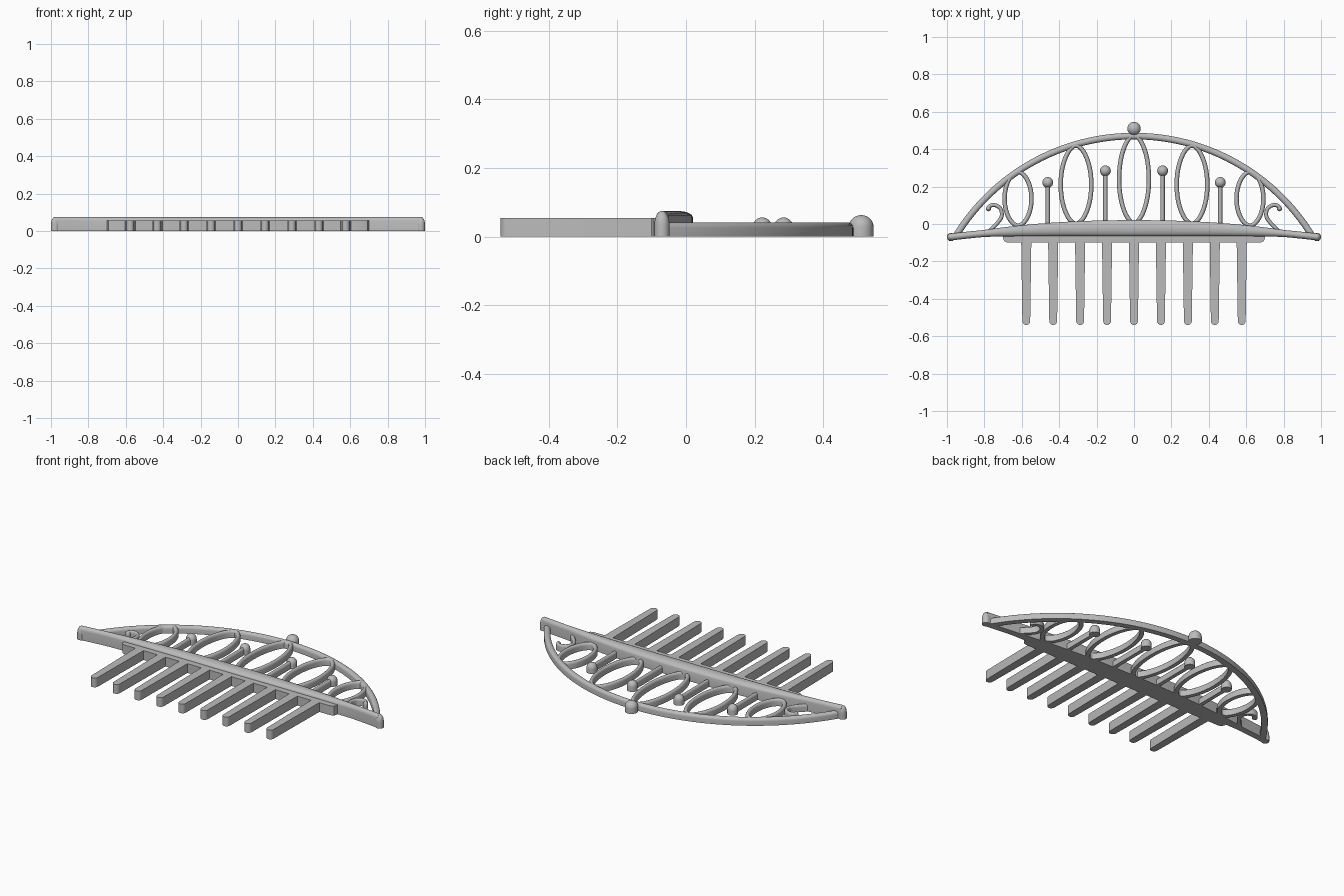
import bpy, bmesh, math
from mathutils import Vector

cube = bpy.data.objects.get("Cube")
if cube:
    bpy.data.objects.remove(cube)

metal = bpy.data.materials.new("plain grey metal")
metal.use_nodes = True
GREY = (0.5, 0.5, 0.5, 1)
metal.diffuse_color = GREY
metal.node_tree.nodes["Principled BSDF"].inputs["Base Color"].default_value = GREY


def finish(name, bm):
    bmesh.ops.recalc_face_normals(bm, faces=bm.faces)
    mesh = bpy.data.meshes.new(name)
    bm.to_mesh(mesh)
    bm.free()
    mesh.materials.append(metal)
    obj = bpy.data.objects.new(name, mesh)
    bpy.context.collection.objects.link(obj)
    bpy.ops.object.select_all(action='DESELECT')
    obj.select_set(True)
    bpy.context.view_layer.objects.active = obj
    bpy.ops.object.shade_smooth_by_angle(angle=math.radians(40))
    return obj


def sweep(name, points, width, height, shoulder, closed=False):
    """Flat-bottomed bar with a domed top, swept along a path in plan."""
    bm = bmesh.new()
    pts = [Vector(p) for p in points]
    n = len(pts)
    rings = []
    for i, p in enumerate(pts):
        before = pts[i - 1] if closed or i else p
        after = pts[(i + 1) % n] if closed or i < n - 1 else p
        d = (after - before).normalized()
        side = Vector((-d.y, d.x))
        half = (width(p.x) if callable(width) else width) / 2
        profile = [(-half, 0)]
        for k in range(9):
            a = math.pi * k / 8
            profile.append((-half * math.cos(a), shoulder + (height - shoulder) * math.sin(a)))
        profile.append((half, 0))
        rings.append([bm.verts.new((*(p + side * s), z)) for s, z in profile])
    m = len(rings[0])
    for i in range(n if closed else n - 1):
        a, b = rings[i], rings[(i + 1) % n]
        for j in range(m):
            bm.faces.new((a[j], b[j], b[(j + 1) % m], a[(j + 1) % m]))
    if not closed:
        bm.faces.new(rings[0])
        bm.faces.new(rings[-1])
    return finish(name, bm)


def bead(name, x, y, radius, height):
    """Straight-sided bead with a domed top."""
    bm = bmesh.new()
    seg, base = 24, height * 0.45
    levels = [(radius, 0)] + [(radius * math.cos(a), base + (height - base) * math.sin(a))
                              for a in (math.pi / 2 * k / 7 for k in range(7))]
    rings = [[bm.verts.new((x + r * math.cos(math.tau * i / seg),
                            y + r * math.sin(math.tau * i / seg), z))
              for i in range(seg)] for r, z in levels]
    for a, b in zip(rings, rings[1:]):
        for i in range(seg):
            j = (i + 1) % seg
            bm.faces.new((a[i], a[j], b[j], b[i]))
    tip = bm.verts.new((x, y, height))
    for i in range(seg):
        bm.faces.new((rings[-1][i], rings[-1][(i + 1) % seg], tip))
    bm.faces.new(rings[0])
    return finish(name, bm)


def smooth_path(points, steps=8):
    """Catmull-Rom curve through a few points."""
    p = [Vector(q) for q in points]
    p = [2 * p[0] - p[1]] + p + [2 * p[-1] - p[-2]]
    out = []
    for a, b, c, d in zip(p, p[1:], p[2:], p[3:]):
        for k in range(steps):
            t = k / steps
            out.append(0.5 * (2 * b + (c - a) * t + (2 * a - 5 * b + 4 * c - d) * t * t
                              + (3 * b - a - 3 * c + d) * t ** 3))
    return out + [p[-2]]


# Comb: back strip and nine tapered teeth as one outline
TOP, ROOT, TIP = -0.03, -0.1, -0.54
outline = [(0.7, TOP), (-0.7, TOP), (-0.7, ROOT + 0.025), (-0.693, ROOT + 0.007), (-0.675, ROOT)]
for i in range(-4, 5):
    x, r = i * 0.144, 0.021
    outline.append((x - 0.027, ROOT))
    for k in range(9):
        a = math.pi * k / 8
        outline.append((x - r * math.cos(a), TIP + r - r * math.sin(a)))
    outline.append((x + 0.027, ROOT))
outline += [(0.675, ROOT), (0.693, ROOT + 0.007), (0.7, ROOT + 0.025)]
bm = bmesh.new()
face = bm.faces.new([bm.verts.new((x, y, 0)) for x, y in outline])
top = bmesh.ops.extrude_face_region(bm, geom=[face])
bmesh.ops.translate(bm, vec=(0, 0, 0.055),
                    verts=[v for v in top["geom"] if isinstance(v, bmesh.types.BMVert)])
finish("comb_with_teeth", bm)

# Main rail, thick in the middle and drooping to its ends
xs = [0.978 * (i / 30) for i in range(-30, 31)]
sweep("main_rail", [(x, -0.022 - 0.05 * abs(x) ** 2.5) for x in xs],
      lambda x: 0.037 + 0.048 * max(0, 1 - (x / 0.8) ** 2), 0.075, 0.055)

# Large arch
R, CY = 1.116, -0.646
span = math.asin(0.955 / R)
sweep("arch", [(R * math.sin(span * i / 40), CY + R * math.cos(span * i / 40))
               for i in range(-40, 41)], 0.035, 0.042, 0.026)
bead("top_bead", 0, 0.51, 0.036, 0.063)


# Pointed oval loops
def oval(name, x, low, high, half):
    path = []
    for i in range(48):
        t = math.tau * i / 48
        s = math.sin(t)
        path.append((x + half * math.copysign(abs(s) ** 1.15, s),
                     (low + high) / 2 + (high - low) / 2 * math.cos(t)))
    sweep(name, path, 0.024, 0.042, 0.026, closed=True)


oval("centre_oval", 0, 0.005, 0.475, 0.08)

# Mirrored ornaments
for side, s in (("left", 1), ("right", -1)):
    oval(side + "_inner_oval", s * 0.31, 0.0, 0.42, 0.082)
    oval(side + "_outer_oval", s * 0.62, -0.01, 0.28, 0.072)
    for where, x, y in (("inner", 0.153, 0.284), ("outer", 0.461, 0.222)):
        sweep(f"{side}_{where}_post", [(s * x, -0.01), (s * x, y)], 0.023, 0.042, 0.026)
        bead(f"{side}_{where}_post_bead", s * x, y, 0.029, 0.056)
    curl = [(0.77, -0.035), (0.735, 0.0), (0.708, 0.04), (0.713, 0.08),
            (0.74, 0.1), (0.768, 0.098), (0.78, 0.082)]
    sweep(side + "_curl", smooth_path([(s * x, y) for x, y in curl]), 0.021, 0.042, 0.026)
    bead(side + "_curl_tip", s * 0.778, 0.082, 0.014, 0.042)
    bead(side + "_rail_end", s * 0.978, -0.07, 0.022, 0.075)
